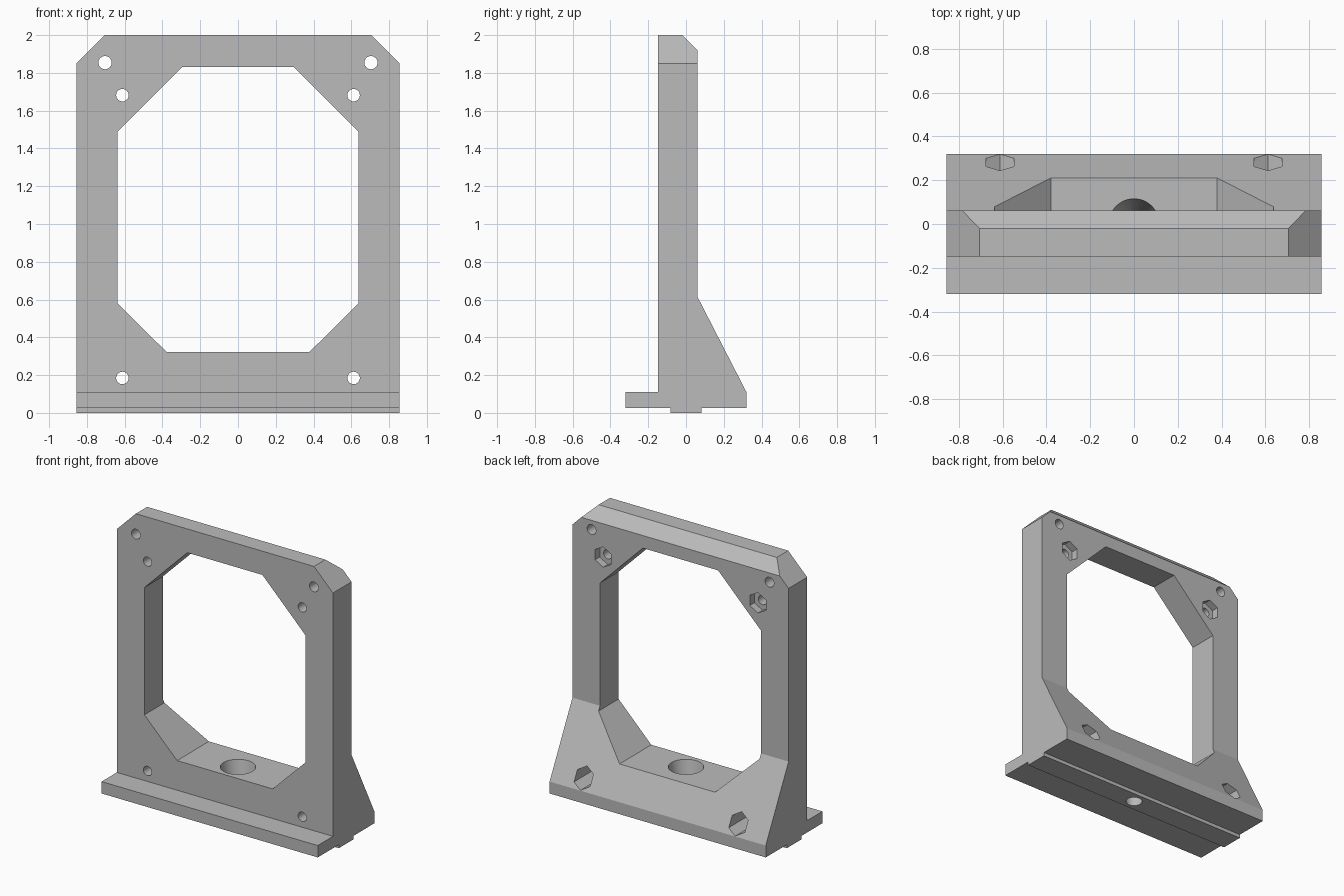
import bpy
import bmesh
import math
from mathutils import Matrix, Vector

if "Cube" in bpy.data.objects:
    bpy.data.objects.remove(bpy.data.objects["Cube"], do_unlink=True)

HALF_WIDTH = 0.855

grey = bpy.data.materials.new("plain_grey")
grey.use_nodes = True
colour = (0.5, 0.5, 0.5, 1)
grey.diffuse_color = colour
grey.node_tree.nodes["Principled BSDF"].inputs["Base Color"].default_value = colour


def finish(name, bm):
    bmesh.ops.recalc_face_normals(bm, faces=bm.faces)
    mesh = bpy.data.meshes.new(name)
    bm.to_mesh(mesh)
    bm.free()
    mesh.materials.append(grey)
    obj = bpy.data.objects.new(name, mesh)
    bpy.context.collection.objects.link(obj)
    return obj


def prism(name, points, shift):
    """Extrude a closed outline along the shift vector."""
    bm = bmesh.new()
    face = bm.faces.new([bm.verts.new(p) for p in points])
    result = bmesh.ops.extrude_face_region(bm, geom=[face])
    verts = [v for v in result["geom"] if isinstance(v, bmesh.types.BMVert)]
    bmesh.ops.translate(bm, verts=verts, vec=Vector(shift))
    return finish(name, bm)


def y_cylinder(name, x, z, radius, y0, y1, sides):
    bm = bmesh.new()
    place = Matrix.Translation((x, (y0 + y1) / 2, z)) @ Matrix.Rotation(math.pi / 2, 4, "X")
    bmesh.ops.create_cone(bm, cap_ends=True, segments=sides, radius1=radius,
                          radius2=radius, depth=y1 - y0, matrix=place)
    return finish(name, bm)


def cut(body, cutter):
    cutter.hide_render = True
    mod = body.modifiers.new(cutter.name, "BOOLEAN")
    mod.operation = "DIFFERENCE"
    mod.solver = "EXACT"
    mod.object = cutter
    bpy.context.view_layer.objects.active = body
    bpy.ops.object.modifier_apply(modifier=mod.name)
    bpy.data.objects.remove(cutter, do_unlink=True)


# Body: side profile with foot, locating rib, rear gusset and top bevel
side = [(-0.32, 0.025), (-0.32, 0.11), (-0.148, 0.11), (-0.148, 2), (-0.02, 2),
        (0.062, 1.92), (0.062, 0.612), (0.32, 0.11), (0.32, 0.025),
        (0.082, 0.025), (0.082, 0), (-0.082, 0), (-0.082, 0.025)]
frame = prism("mounting_frame", [(-HALF_WIDTH, y, z) for y, z in side], (2 * HALF_WIDTH, 0, 0))

# Eight-sided window
half = [(0.297, 1.83), (0.637, 1.49), (0.637, 0.58), (0.378, 0.322)]
outline = half + [(-x, z) for x, z in reversed(half)]
cut(frame, prism("window", [(x, -1, z) for x, z in outline], (0, 2, 0)))

for s in (-1, 1):
    # Clipped top corners
    corner = [(0.605, 2.1), (1.005, 2.1), (1.005, 1.7)]
    cut(frame, prism("corner", [(s * x, -1, z) for x, z in corner], (0, 2, 0)))
    # Screw holes, two of them with a hexagonal nut pocket at the back
    cut(frame, y_cylinder("outer_hole", s * 0.704, 1.854, 0.035, -1, 1, 32))
    for z in (1.682, 0.185):
        cut(frame, y_cylinder("screw_hole", s * 0.612, z, 0.033, -1, 1, 32))
        cut(frame, y_cylinder("nut_pocket", s * 0.612, z, 0.073, 0.01, 1, 6))

# Tapered vertical bore through the foot
bm = bmesh.new()
bmesh.ops.create_cone(bm, cap_ends=True, segments=48, radius1=0.05, radius2=0.119,
                      depth=0.362, matrix=Matrix.Translation((0, 0, 0.161)))
cut(frame, finish("bore", bm))

bpy.ops.object.select_all(action="DESELECT")
frame.select_set(True)
bpy.context.view_layer.objects.active = frame
bpy.ops.object.shade_smooth_by_angle(angle=math.radians(20))
